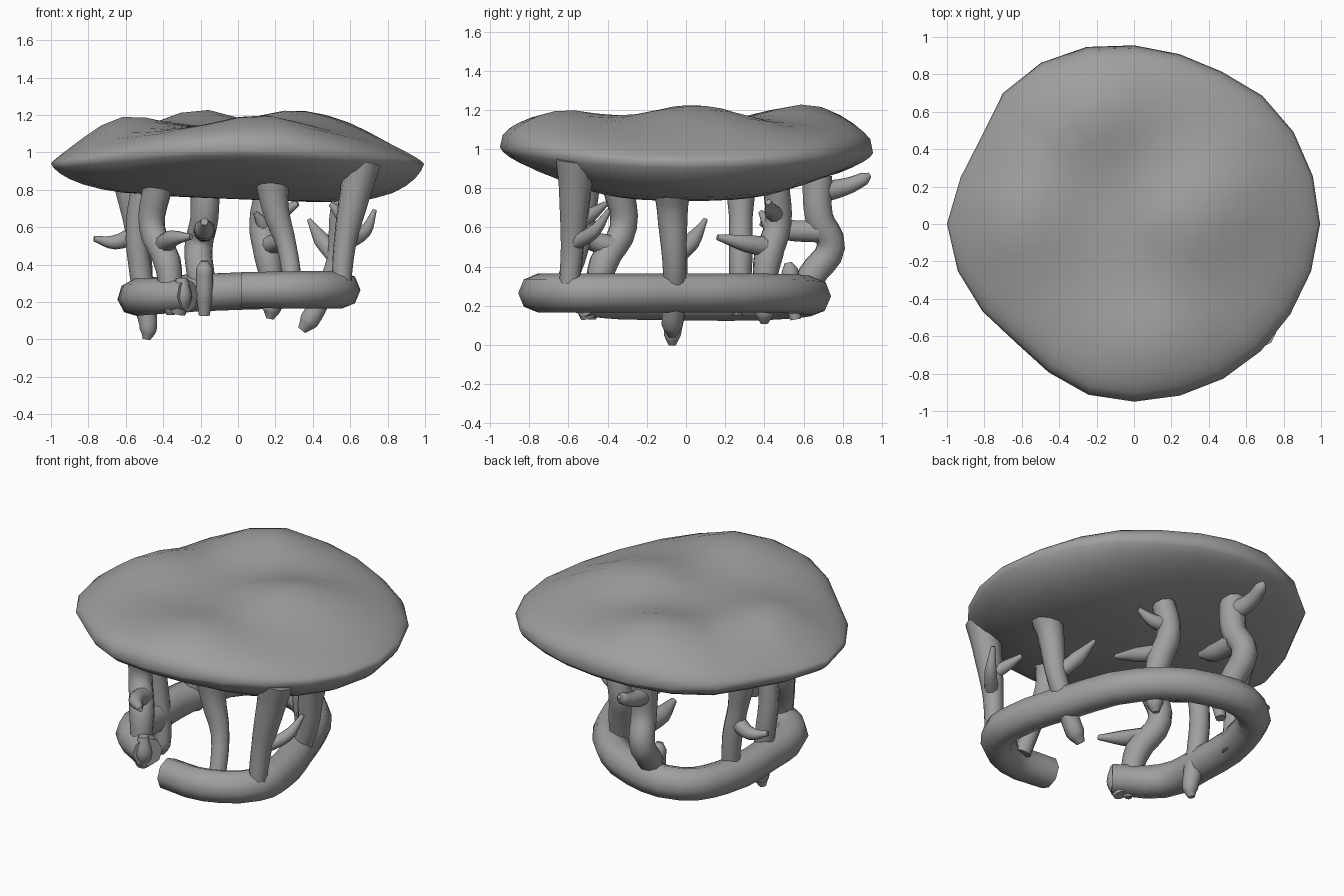
import bpy
import bmesh
import math
from math import sin, cos, exp

default_cube = bpy.data.objects.get("Cube")
if default_cube:
    bpy.data.objects.remove(default_cube, do_unlink=True)

# Single plain grey for the whole piece
grey = bpy.data.materials.new("plain_grey")
grey.use_nodes = True
grey.diffuse_color = (0.35, 0.35, 0.35, 1)
grey.node_tree.nodes["Principled BSDF"].inputs["Base Color"].default_value = grey.diffuse_color


def finish(obj, angle=50):
    """Give an object its material and smooth shading with sharp edges kept."""
    obj.data.materials.clear()
    obj.data.materials.append(grey)
    bpy.ops.object.select_all(action="DESELECT")
    obj.select_set(True)
    bpy.context.view_layer.objects.active = obj
    bpy.ops.object.shade_smooth_by_angle(angle=math.radians(angle))


def limb(name, points, sides_level=3, steps=4):
    """Tapered organic tube through points given as (x, y, z, radius)."""
    curve = bpy.data.curves.new(name, "CURVE")
    curve.dimensions = "3D"
    curve.bevel_depth = 1
    curve.bevel_resolution = sides_level
    curve.resolution_u = steps
    curve.use_fill_caps = True
    spline = curve.splines.new("BEZIER")
    spline.bezier_points.add(len(points) - 1)
    for knot, (x, y, z, radius) in zip(spline.bezier_points, points):
        knot.co = (x, y, z)
        knot.radius = radius
        knot.handle_left_type = knot.handle_right_type = "AUTO"
    obj = bpy.data.objects.new(name, curve)
    bpy.context.collection.objects.link(obj)
    bpy.ops.object.select_all(action="DESELECT")
    obj.select_set(True)
    bpy.context.view_layer.objects.active = obj
    bpy.ops.object.convert(target="MESH")
    finish(bpy.context.view_layer.objects.active)


# Tabletop: irregular rounded lens with soft mounds on its upper face
rim_radius = [.995, .99, .985, .97, .94, .94, .955, .98, .995, .99, .94, .96,
              1, .975, .935, .895, .915, .945, .95, .95, .955, .96, .965, .98]
mounds = [(-.22, .62, .11), (.28, 0, .09), (.12, -.66, .08), (-.68, .03, .15), (.6, .15, .07)]


def top_height(x, y):
    return 1.13 + sum(h * exp(-((x - a) ** 2 + (y - b) ** 2) / .08) for a, b, h in mounds)


def build_tabletop():
    bm = bmesh.new()
    count = len(rim_radius)
    fractions = [.12, .25, .38, .5, .62, .73, .83, .9, .95, .985]

    def ring(t, upper):
        verts = []
        for i, radius in enumerate(rim_radius):
            angle = math.tau * i / count
            x, y = radius * t * cos(angle), radius * t * sin(angle)
            side = sin(angle) ** 2
            rim = .94 + side * (.07 if y < 0 else .04)
            # the rim is blunt at front and back, sharper at the sides
            if upper:
                bulge = (1 - t ** (2.5 + 3.5 * side)) ** (.8 - .45 * side)
                z = rim + (top_height(x, y) - rim) * bulge
            else:
                bulge = (1 - t ** (5 - 3.4 * side)) ** (.7 - .05 * side)
                z = rim + (.75 - .04 * x - rim) * bulge
            verts.append(bm.verts.new((x, y, z)))
        return verts

    rings = [ring(t, False) for t in fractions] + [ring(1, False)]
    rings += [ring(t, True) for t in reversed(fractions)]
    for lower, upper in zip(rings, rings[1:]):
        for i in range(count):
            j = (i + 1) % count
            bm.faces.new((lower[i], lower[j], upper[j], upper[i]))
    for loop, z in ((rings[0], .75), (rings[-1], top_height(0, 0))):
        centre = bm.verts.new((0, 0, z))
        for i in range(count):
            bm.faces.new((loop[i], loop[(i + 1) % count], centre))
    bmesh.ops.recalc_face_normals(bm, faces=bm.faces)
    mesh = bpy.data.meshes.new("tabletop")
    bm.to_mesh(mesh)
    bm.free()
    obj = bpy.data.objects.new("tabletop", mesh)
    bpy.context.collection.objects.link(obj)
    finish(obj, 80)


build_tabletop()

# Open base ring with a gap at the front
limb("base_ring", [
    (.02, -.74, .265, .095), (.3, -.745, .265, .1), (.53, -.58, .265, .1),
    (.55, -.4, .265, .1), (.46, -.05, .265, .1), (.27, .38, .265, .1),
    (-.09, .62, .255, .1), (-.38, .6, .24, .1), (-.51, .37, .225, .1),
    (-.54, -.05, .225, .1), (-.5, -.34, .23, .1), (-.27, -.52, .235, .09)], 2, 3)

# Front legs
limb("front_left_leg", [
    (.66, -.56, .95, .105), (.63, -.565, .8, .085), (.57, -.58, .5, .06), (.55, -.6, .25, .05)])
limb("front_left_spur", [
    (.59, -.57, .52, .04), (.68, -.47, .58, .035), (.73, -.39, .69, .012)])
limb("front_left_twig", [
    (.6, -.56, .62, .04), (.55, -.48, .67, .035), (.5, -.41, .72, .015)])
limb("front_inner_leg", [
    (.18, -.53, .9, .1), (.2, -.53, .7, .075), (.26, -.55, .5, .055), (.3, -.64, .25, .05)])
limb("front_right_leg", [
    (-.43, -.35, .82, .08), (-.46, -.32, .6, .07), (-.38, -.42, .42, .075),
    (-.36, -.46, .25, .06), (-.36, -.48, .16, .04), (-.36, -.48, .13, .02)])
limb("front_right_twig", [
    (-.4, -.38, .5, .06), (-.35, -.52, .54, .045), (-.25, -.62, .55, .015)])
limb("front_right_knot", [(-.32, -.5, .14, .04), (-.3, -.52, .23, .055), (-.3, -.52, .33, .03)])

# Side legs, poking through the ring
limb("left_leg", [
    (.61, -.07, .82, .1), (.57, -.07, .7, .08), (.53, -.06, .42, .06),
    (.46, -.06, .25, .055), (.38, -.07, .1, .055), (.34, -.07, .05, .025)])
limb("left_twig", [
    (.52, -.06, .44, .045), (.45, .03, .53, .045), (.38, .1, .64, .012)])
limb("right_leg", [
    (-.5, -.07, .82, .07), (-.54, -.06, .6, .06), (-.52, -.05, .35, .06),
    (-.49, -.06, .15, .055), (-.48, -.07, .05, .045), (-.49, -.07, 0, .02)])
limb("right_back_leg", [
    (-.59, .28, .84, .08), (-.56, .28, .65, .06), (-.52, .28, .45, .06), (-.5, .27, .15, .05)])
limb("right_back_twig", [
    (-.55, .28, .56, .05), (-.66, .3, .52, .04), (-.77, .28, .54, .015)])

# Back legs
limb("back_left_leg", [
    (.17, .46, .82, .07), (.13, .47, .62, .07), (.16, .42, .45, .075),
    (.18, .4, .3, .06), (.18, .4, .16, .05), (.17, .4, .11, .02)])
limb("back_left_twig", [
    (.16, .42, .5, .055), (.22, .3, .52, .045), (.27, .16, .55, .015)])
limb("back_left_spur", [(.15, .46, .56, .04), (.13, .42, .62, .035), (.09, .38, .68, .012)])
limb("back_left_fork", [(.15, .46, .67, .05), (.23, .44, .68, .04), (.32, .42, .73, .015)])
limb("back_leg", [
    (-.18, .67, .86, .08), (-.18, .68, .65, .075), (-.21, .74, .5, .075),
    (-.2, .64, .35, .075), (-.18, .6, .22, .05)])
limb("back_upper_twig", [
    (-.18, .68, .78, .06), (-.2, .82, .81, .045), (-.19, .91, .85, .035), (-.19, .94, .87, .012)])
limb("back_inner_twig", [
    (-.18, .68, .58, .06), (-.18, .5, .59, .055), (-.18, .38, .63, .02)])
limb("back_lower_stub", [
    (-.18, .52, .42, .02), (-.18, .53, .38, .045), (-.18, .54, .25, .045), (-.18, .56, .13, .03)])
